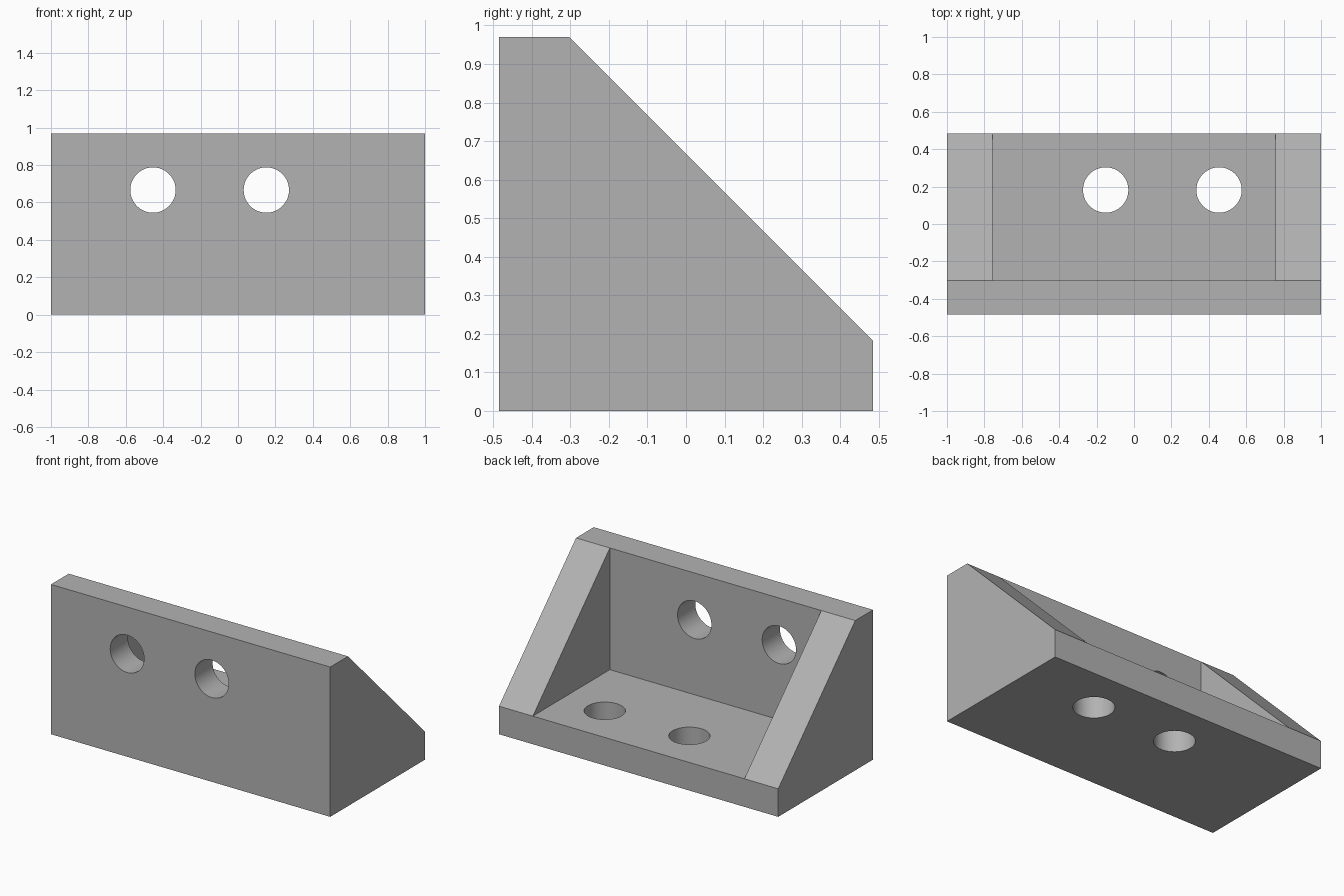
import bpy
import bmesh
from math import pi
from mathutils import Matrix, Vector

if "Cube" in bpy.data.objects:
    bpy.data.objects.remove(bpy.data.objects["Cube"], do_unlink=True)

U = 2 / 33                 # design unit: the bracket is 33 units wide
WIDTH, SIZE = 33 * U, 16 * U
PLATE, CHEEK = 3 * U, 4 * U
HOLE_R, HOLE_POS = 2 * U, 11 * U
HALF = SIZE / 2

grey = bpy.data.materials.new("plain grey")
grey.use_nodes = True
colour = (0.45, 0.45, 0.45, 1)
grey.diffuse_color = colour
grey.node_tree.nodes["Principled BSDF"].inputs["Base Color"].default_value = colour


def make_object(name, bm):
    bmesh.ops.recalc_face_normals(bm, faces=bm.faces)
    mesh = bpy.data.meshes.new(name)
    bm.to_mesh(mesh)
    bm.free()
    mesh.materials.append(grey)
    obj = bpy.data.objects.new(name, mesh)
    bpy.context.collection.objects.link(obj)
    return obj


def prism(name, profile, width):
    """Extrude a (y, z) profile along x, centred on x = 0."""
    bm = bmesh.new()
    face = bm.faces.new([bm.verts.new((-width / 2, y, z)) for y, z in profile])
    moved = bmesh.ops.extrude_face_region(bm, geom=[face])["geom"]
    verts = [v for v in moved if isinstance(v, bmesh.types.BMVert)]
    bmesh.ops.translate(bm, verts=verts, vec=(width, 0, 0))
    return make_object(name, bm)


def drill(name, centre, rotation):
    bm = bmesh.new()
    bmesh.ops.create_cone(bm, cap_ends=True, segments=64, radius1=HOLE_R,
                          radius2=HOLE_R, depth=PLATE * 2,
                          matrix=Matrix.Translation(Vector(centre)) @ rotation)
    return make_object(name, bm)


# Solid wedge with a blunt top and a blunt rear lip
bracket = prism("corner_bracket", [
    (-HALF, 0), (HALF, 0), (HALF, PLATE),
    (-HALF + PLATE, SIZE), (-HALF, SIZE)], WIDTH)

# Pocket between the two cheeks, above the base and behind the front plate
inner = -HALF + PLATE
cutters = [prism("pocket_cutter", [
    (inner, PLATE), (SIZE, PLATE), (SIZE, SIZE * 2), (inner, SIZE * 2)],
    WIDTH - 2 * CHEEK)]

# Two bolt holes in each plate, offset in opposite directions
for i, x in enumerate((-7.5 * U, 2.5 * U)):
    cutters.append(drill(f"front_hole_cutter_{i}",
                         (x, -HALF + PLATE / 2, HOLE_POS),
                         Matrix.Rotation(pi / 2, 4, "X")))
    cutters.append(drill(f"base_hole_cutter_{i}",
                         (-x, -HALF + HOLE_POS, PLATE / 2), Matrix()))

# Cut everything out, then discard the cutters
bpy.context.view_layer.objects.active = bracket
for cutter in cutters:
    cutter.hide_render = True
    mod = bracket.modifiers.new(cutter.name, "BOOLEAN")
    mod.operation = "DIFFERENCE"
    mod.solver = "EXACT"
    mod.object = cutter
    bpy.ops.object.modifier_apply(modifier=mod.name)
    bpy.data.objects.remove(cutter, do_unlink=True)

# Smooth bores, crisp edges
bpy.ops.object.select_all(action="DESELECT")
bracket.select_set(True)
bpy.ops.object.shade_smooth_by_angle(angle=pi / 6)
